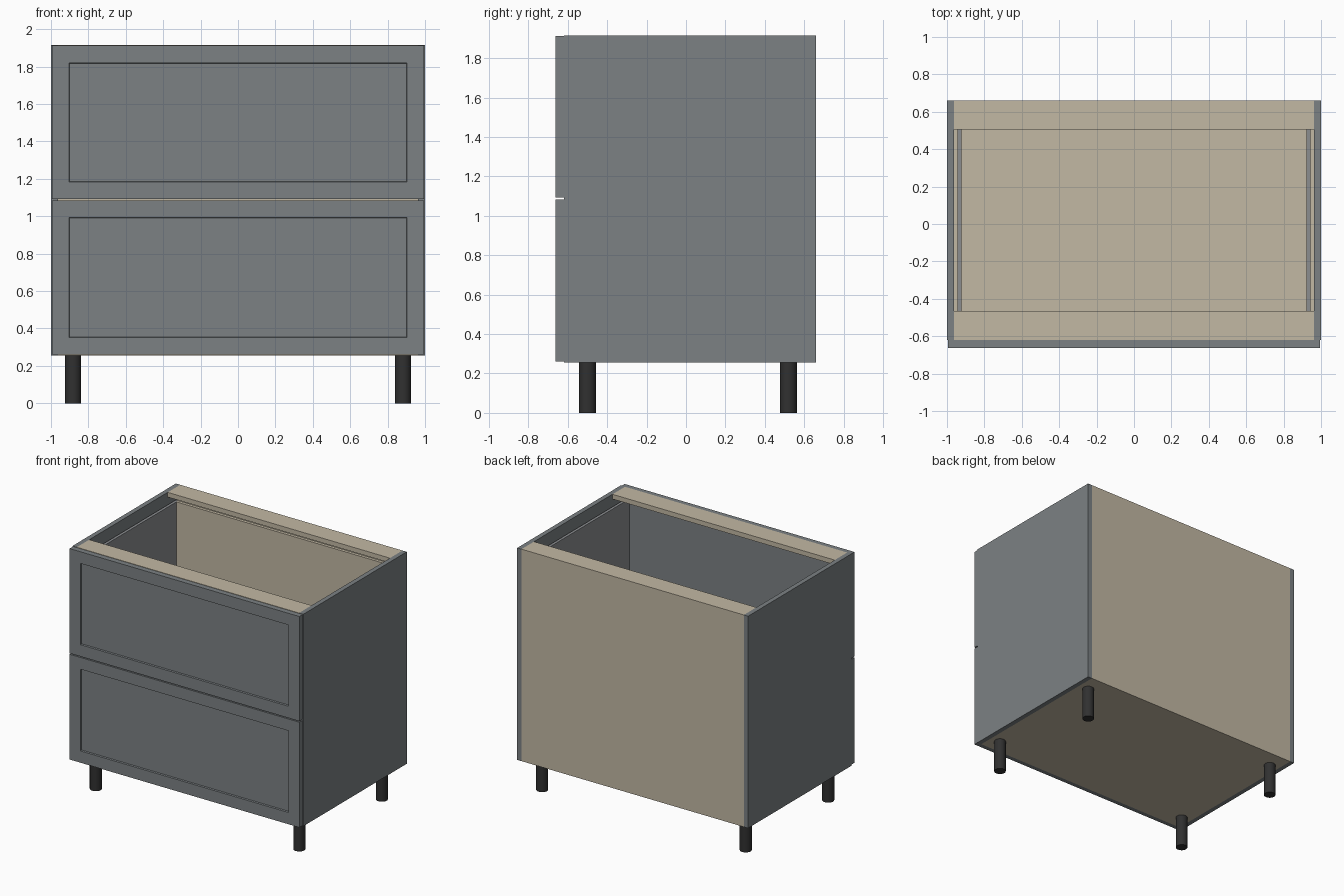
import bpy, bmesh

if "Cube" in bpy.data.objects:
    bpy.data.objects.remove(bpy.data.objects["Cube"])


def material(name, rgb):
    m = bpy.data.materials.new(name)
    m.diffuse_color = (*rgb, 1)
    m.use_nodes = True
    m.node_tree.nodes["Principled BSDF"].inputs["Base Color"].default_value = m.diffuse_color
    return m


GREY = material("grey_paint", (0.20, 0.22, 0.23))
BEIGE = material("beige_board", (0.54, 0.48, 0.37))
METAL = material("drawer_metal", (0.26, 0.27, 0.28))
BLACK = material("black_plastic", (0.03, 0.03, 0.03))


def finish(bm, name, mat):
    mesh = bpy.data.meshes.new(name)
    bm.to_mesh(mesh)
    bm.free()
    ob = bpy.data.objects.new(name, mesh)
    bpy.context.collection.objects.link(ob)
    mesh.materials.append(mat)
    return ob


def box_mesh(x, y, z):
    """Box from (min, max) pairs."""
    bm = bmesh.new()
    bmesh.ops.create_cube(bm, size=1)
    for v in bm.verts:
        v.co = [r[0] if c < 0 else r[1] for c, r in zip(v.co, (x, y, z))]
    return bm


def box(name, x, y, z, mat):
    return finish(box_mesh(x, y, z), name, mat)


def mirrored_x(x, side):
    return tuple(sorted((x[0] * side, x[1] * side)))


BOTTOM, TOP, T = 0.255, 1.915, 0.037
FRONT, BACK, INNER = -0.62, 0.66, 0.963

# Carcass: sides, floor, back and top rails
for label, s in (("left", -1), ("right", 1)):
    box(f"{label}_side_panel", mirrored_x((INNER, 1), s), (FRONT, BACK), (BOTTOM, TOP), GREY)
box("floor_panel", (-INNER, INNER), (FRONT, BACK - T), (BOTTOM, BOTTOM + T), BEIGE)
box("back_panel", (-INNER, INNER), (BACK - T, BACK), (BOTTOM, TOP - T), BEIGE)
box("front_top_rail", (-INNER, INNER), (FRONT, -0.465), (TOP - T, TOP), BEIGE)
box("back_top_rail", (-INNER, INNER), (0.505, BACK), (TOP - T, TOP), BEIGE)


# Drawer front: slab with a recessed centre panel
def drawer_front(name, z0, z1):
    bm = box_mesh((-0.995, 0.995), (-0.662, FRONT), (z0, z1))
    bm.normal_update()
    face = min(bm.faces, key=lambda f: f.calc_center_median().y)
    bmesh.ops.inset_region(bm, faces=[face], thickness=0.13)
    bmesh.ops.inset_region(bm, faces=[face], thickness=0.003, depth=-0.014)
    finish(bm, name, GREY)


# Drawers: front, thin metal sides, board bottom and back
for label, z0, z1 in (("lower", 0.26, 1.084), ("upper", 1.092, 1.912)):
    drawer_front(f"{label}_drawer_front", z0, z1)
    low, high = z0 + 0.06, z1 - 0.08
    for side, s in (("left", -1), ("right", 1)):
        box(f"{label}_drawer_{side}_side", mirrored_x((0.922, 0.944), s),
            (FRONT, 0.58), (low, high), METAL)
    box(f"{label}_drawer_bottom", (-0.922, 0.922), (FRONT, 0.555), (low, low + 0.03), BEIGE)
    box(f"{label}_drawer_back", (-0.922, 0.922), (0.555, 0.58), (low, high), BEIGE)

# Legs
for xl, x in (("left", -0.882), ("right", 0.882)):
    for yl, y in (("front", -0.5), ("back", 0.52)):
        bm = bmesh.new()
        bmesh.ops.create_cone(bm, cap_ends=True, segments=32, radius1=0.043,
                              radius2=0.043, depth=BOTTOM)
        bmesh.ops.translate(bm, verts=bm.verts, vec=(x, y, BOTTOM / 2))
        for f in bm.faces:
            f.smooth = len(f.verts) == 4
        finish(bm, f"{yl}_{xl}_leg", BLACK)
